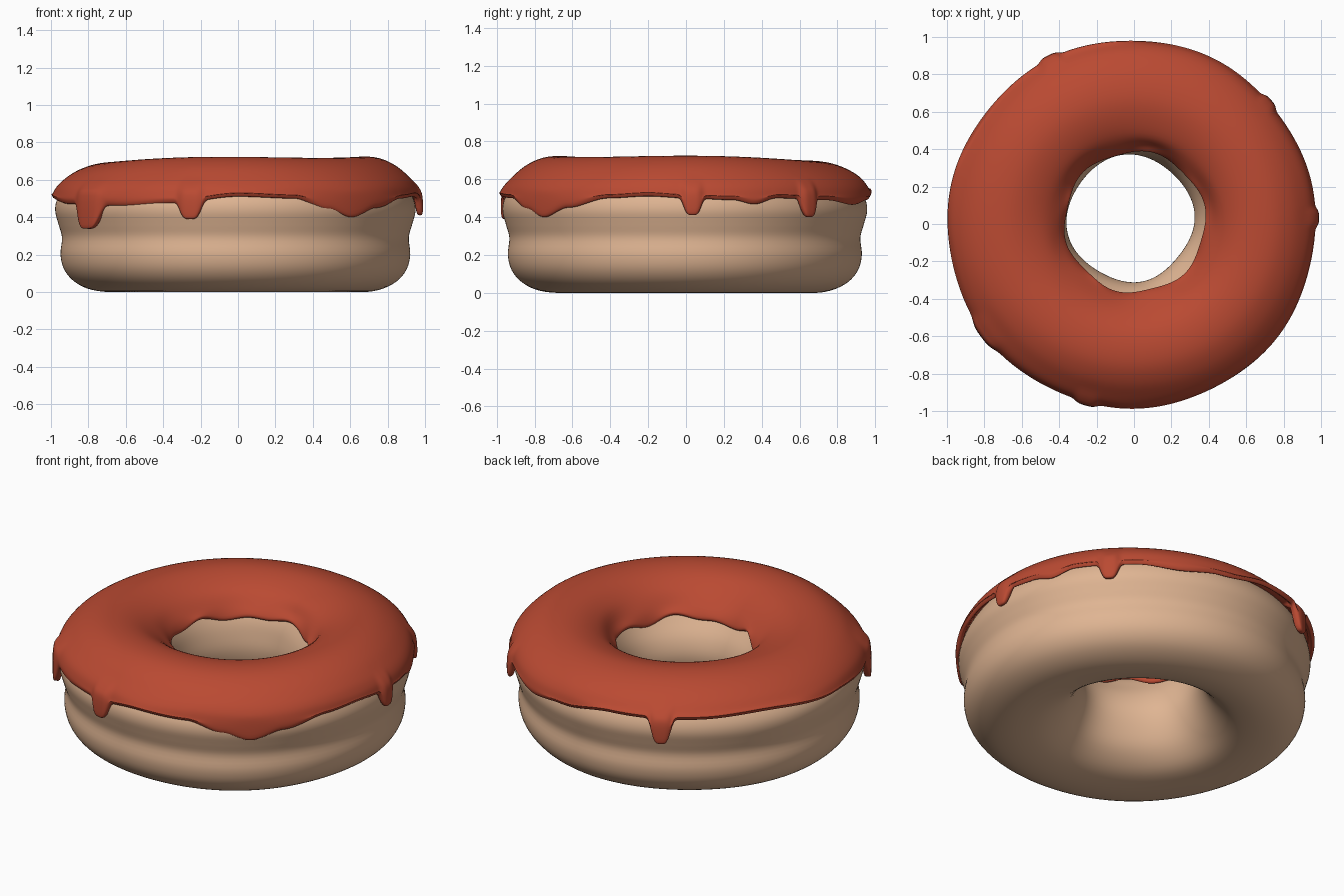
import bpy, bmesh, math
from math import sin, cos, radians, exp

if "Cube" in bpy.data.objects:
    bpy.data.objects.remove(bpy.data.objects["Cube"])


def material(name, rgb):
    m = bpy.data.materials.new(name)
    m.diffuse_color = (*rgb, 1)
    m.use_nodes = True
    m.node_tree.nodes["Principled BSDF"].inputs["Base Color"].default_value = m.diffuse_color
    return m


def smooth_loop(pts, sub=4):
    # closed Catmull-Rom curve through the profile points
    out, n = [], len(pts)
    for i in range(n):
        p = [pts[(i + k - 1) % n] for k in range(4)]
        for s in range(sub):
            t = s / sub
            out.append(tuple(
                0.5 * (2 * b + (c - a) * t + (2 * a - 5 * b + 4 * c - d) * t * t
                       + (3 * b - a - 3 * c + d) * t ** 3)
                for a, b, c, d in zip(*p)))
    return out


def ring(name, profile_at, steps, mat):
    # sweep a closed (radius, height) profile, which varies by angle, round z
    bm = bmesh.new()
    rows = []
    for i in range(steps):
        a = 2 * math.pi * i / steps
        rows.append([bm.verts.new((r * cos(a), r * sin(a), z))
                     for r, z in smooth_loop(profile_at(a))])
    m = len(rows[0])
    for i in range(steps):
        p, q = rows[i], rows[(i + 1) % steps]
        for j in range(m):
            k = (j + 1) % m
            bm.faces.new((p[j], q[j], q[k], p[k])).smooth = True
    bmesh.ops.recalc_face_normals(bm, faces=bm.faces)
    me = bpy.data.meshes.new(name)
    bm.to_mesh(me)
    bm.free()
    me.materials.append(mat)
    ob = bpy.data.objects.new(name, me)
    bpy.context.collection.objects.link(ob)
    return ob


# Dough: flat-bottomed ring with a waist
def dough_profile(a):
    o = -0.014 * cos(a) - 0.01 * sin(a) + 0.004 * sin(5 * a)
    i = -0.02 * cos(a) + 0.03 * sin(a) + 0.008 * sin(4 * a + 1)
    inner = [(.65, 0, .2), (.52, .025, .6), (.42, .10, 1), (.362, .20, 1),
             (.335, .31, 1), (.35, .41, .8), (.392, .50, .3), (.45, .58, .1),
             (.55, .645, 0), (.66, .66, 0)]
    outer = [(.77, .645, 0), (.86, .605, .2), (.92, .55, .6), (.955, .49, 1),
             (.963, .43, 1), (.945, .36, 1), (.927, .29, 1), (.935, .20, 1),
             (.915, .12, 1), (.86, .055, 1), (.77, .012, 1)]
    return ([(r + i * w, z) for r, z, w in inner]
            + [(r + o * w, z) for r, z, w in outer])


# Icing lower edge: broad waves (degrees, height) plus narrow drips
WAVES = [(0, .50), (15, .49), (22, .468), (30, .50), (50, .49), (65, .465),
         (80, .49), (100, .53), (130, .53), (150, .54), (180, .50), (205, .47),
         (232, .46), (250, .475), (270, .51), (288, .50), (300, .44),
         (309, .40), (320, .45), (335, .50), (348, .51), (360, .50)]
DRIPS = [(2, .41, 3), (42, .40, 3.1), (117, .39, 3.4), (216.5, .34, 5.8),
         (255, .39, 3.7)]


def icing_edge(a):
    d = math.degrees(a) % 360
    for (d0, z0), (d1, z1) in zip(WAVES, WAVES[1:]):
        if d0 <= d <= d1:
            t = (d - d0) / (d1 - d0)
            z = z0 + (z1 - z0) * t * t * (3 - 2 * t)
            break
    bulge = 0
    for c, low, w in DRIPS:
        e = (d - c + 180) % 360 - 180
        f = exp(-(e / w) ** 4)
        z += (low - z) * f
        bulge = max(bulge, f)
    return z, bulge


def icing_profile(a):
    zl, f = icing_edge(a)
    top = 0.014 * cos(a + radians(45)) + 0.006 * sin(3 * a + 1)
    zi = 0.51 + 0.012 * sin(5 * a) + 0.01 * sin(9 * a + 2)
    i = 0.012 * sin(a + 0.4) + 0.008 * sin(6 * a)
    o = -0.013 * cos(a) + 0.004 * sin(7 * a) + 0.018 * f
    mid = max(zl + .02, .515)
    outside = [(.375 + i, zi + .02), (.405 + i, .575), (.47, .643 + top * .5),
               (.56, .69 + top), (.66, .709 + top), (.76, .699 + top),
               (.85, .662 + top * .6), (.92, .61), (.962 + o * .6, .562),
               (.98 + o, mid), (.983 + o, zl + .02), (.97 + o, zl)]
    underside = [(.95 + o * .8, zl + .018), (.948 + o * .8, mid), (.905, .555),
                 (.85, .60), (.77, .64), (.66, .658), (.56, .643), (.47, .59),
                 (.425 + i, .55), (.402 + i, zi + .02), (.388 + i, zi)]
    return outside + underside


ring("dough", dough_profile, 200, material("baked dough", (.74, .46, .29)))
ring("icing", icing_profile, 600, material("red icing", (.49, .068, .032)))
